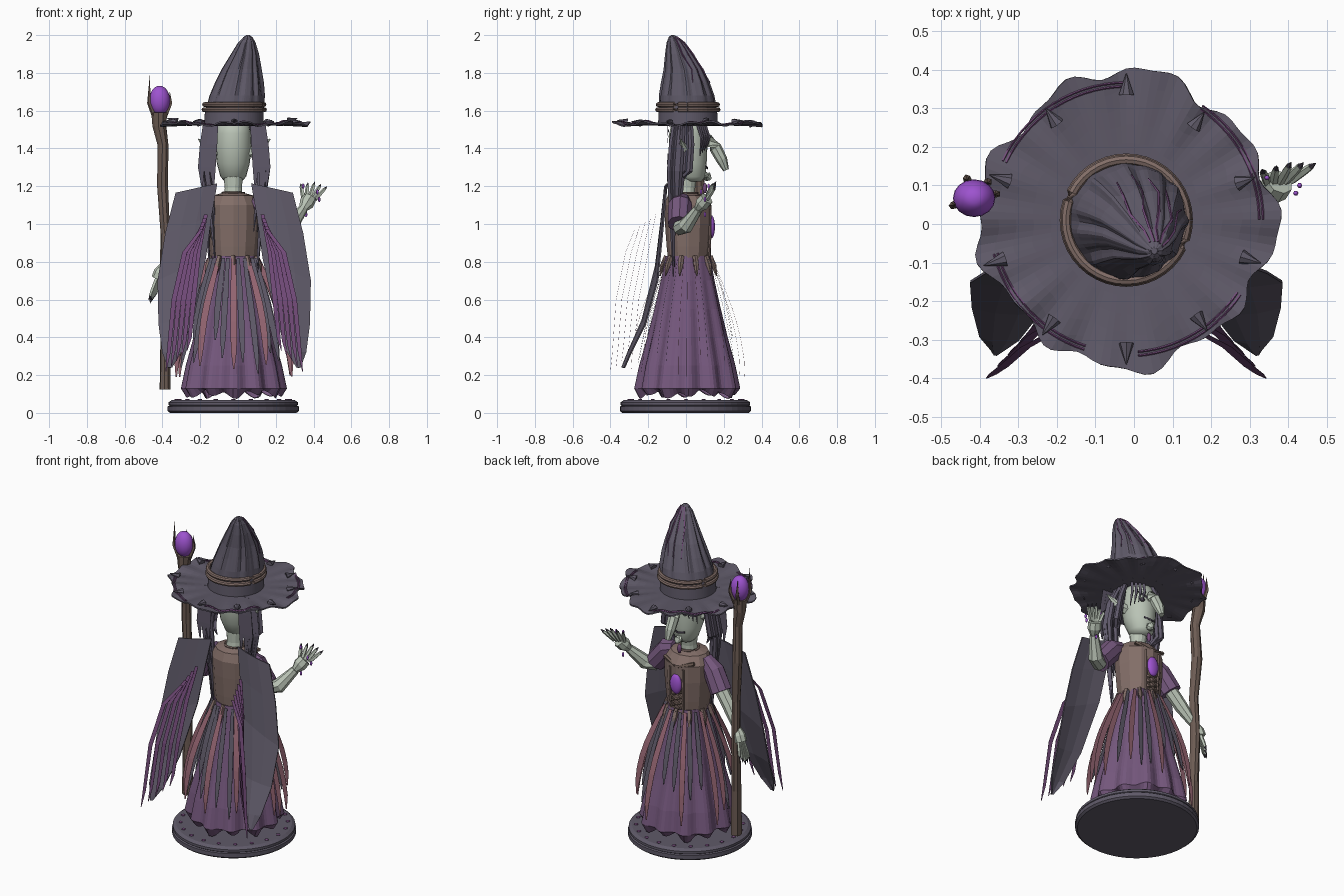
import bpy, bmesh, math, random
from mathutils import Vector

if "Cube" in bpy.data.objects:
    bpy.data.objects.remove(bpy.data.objects["Cube"])
random.seed(4)
TAU = math.tau
CX = -0.025                     # body axis

def mat(name, r, g, b):
    m = bpy.data.materials.new(name)
    m.diffuse_color = tuple((c / 255) ** 2.2 for c in (r, g, b)) + (1,)
    m.use_nodes = True
    m.node_tree.nodes["Principled BSDF"].inputs["Base Color"].default_value = m.diffuse_color
    return m

SLATE = mat("slate_cloth", 95, 90, 104)
HAIR = mat("ash_hair", 94, 88, 104)
PLUM = mat("plum_cloth", 116, 88, 124)
TRIM = mat("trim_purple", 114, 76, 120)
ROSE = mat("rose_cloth", 146, 100, 112)
BROWN = mat("leather_brown", 130, 110, 104)
WOOD = mat("staff_wood", 108, 92, 84)
SKIN = mat("pale_skin", 184, 194, 180)
GEM = mat("bright_gem", 156, 84, 206)
DARK = mat("near_black", 66, 61, 72)

def mesh(name, verts, faces, m, thick=0, smooth=False):
    me = bpy.data.meshes.new(name)
    me.from_pydata([tuple(v) for v in verts], [], faces)
    bm = bmesh.new(); bm.from_mesh(me)
    bmesh.ops.recalc_face_normals(bm, faces=bm.faces)
    bm.to_mesh(me); bm.free()
    me.materials.append(m)
    if smooth:
        me.shade_smooth()
    ob = bpy.data.objects.new(name, me)
    bpy.context.collection.objects.link(ob)
    if thick:
        s = ob.modifiers.new("thickness", 'SOLIDIFY')
        s.thickness = thick; s.offset = 0
    return ob

def rings(name, loops, m, caps=True, **kw):
    """Skin a list of equal closed loops."""
    n = len(loops[0])
    v = [p for l in loops for p in l]
    f = [(k*n+i, k*n+(i+1) % n, (k+1)*n+(i+1) % n, (k+1)*n+i)
         for k in range(len(loops)-1) for i in range(n)]
    if caps:
        f += [tuple(range(n)), tuple(range(len(v)-n, len(v)))]
    return mesh(name, v, f, m, **kw)

def lathe(name, prof, m, n=32, sy=1, **kw):
    """Profile rows: radius, z, centre x, centre y."""
    return rings(name, [[(x+r*math.cos(TAU*i/n), y+sy*r*math.sin(TAU*i/n), z)
                         for i in range(n)] for r, z, x, y in prof], m, **kw)

def tube(name, path, radii, m, n=6, wobble=0):
    pts = [Vector(p) for p in path]
    loops = []
    for k, p in enumerate(pts):
        d = (pts[min(k+1, len(pts)-1)] - pts[max(k-1, 0)]).normalized()
        a = d.cross(Vector((0, 1, 0)) if abs(d.y) < .9 else Vector((1, 0, 0))).normalized()
        b = d.cross(a)
        loops.append([p + radii[k]*(1+random.uniform(-wobble, wobble)) *
                      (a*math.cos(TAU*i/n) + b*math.sin(TAU*i/n)) for i in range(n)])
    return rings(name, loops, m)

def ribbon(name, path, widths, side, m):
    v, f = [], []
    for k, (p, w) in enumerate(zip(path, widths)):
        v += [Vector(p)-Vector(side)*w/2, Vector(p)+Vector(side)*w/2]
        if k:
            f.append((2*k-2, 2*k-1, 2*k+1, 2*k))
    return mesh(name, v, f, m, thick=.001)

def ball(name, loc, size, m, seg=20):
    prof = [(math.sin(math.pi*k/12), -math.cos(math.pi*k/12)) for k in range(1, 12)]
    return lathe(name, [(size[0]*r, loc[2]+size[2]*z, loc[0], loc[1]) for r, z in prof],
                 m, seg, sy=size[1]/size[0], smooth=True)

def lerp(rows, z):
    for (za, a), (zb, b) in zip(rows, rows[1:]):
        if za <= z <= zb:
            return a + (b-a)*(z-za)/(zb-za)
    return rows[-1][1] if z > rows[-1][0] else rows[0][1]

# round stepped base with a rune ring
lathe("base", [(.335, 0, CX, -.003), (.347, .01, CX, -.003), (.347, .034, CX, -.003), (.338, .038, CX, -.003),
               (.343, .042, CX, -.003), (.343, .056, CX, -.003), (.325, .068, CX, -.003)], SLATE, 48)
for i in range(20):
    a = TAU*i/20
    ball("base_rune", (CX+.3*math.cos(a), .3*math.sin(a), .07), (.012, .012, .005), TRIM, 6)

# pleated skirt with ragged hem
SK = [(.085, .235), (.13, .262), (.25, .24), (.4, .202), (.55, .168), (.7, .136), (.83, .115)]
N = 96
loops = []
for k, (z, r) in enumerate(SK):
    row = []
    for i in range(N):
        a = TAU*i/N
        q = r*(1 + .07*(1-k/7)*math.cos(12*a) + .025*math.cos(5*a+1))
        zz = z + (.016*(1+math.cos(12*a+2.5)) + .01*math.sin(5*a) if k == 0 else 0)
        row.append((CX+q*math.cos(a), .012+q*math.sin(a), zz))
    loops.append(row)
rings("skirt", loops, PLUM, caps=False, thick=.006)

# hanging skirt tatters, all facing front and back
for i in range(28):
    a = TAU*i/28 + random.uniform(-.05, .05)
    rose = i % 3 == 0 or i in (1, 13)
    low = random.uniform(.18, .3) if rose else random.uniform(.2, .42)
    out = .025 + (.04 if rose else 0)
    path = []
    for k in range(8):
        z = .82 + (low-.82)*k/7
        q = lerp(SK, z)*1.05 + .008 + out*math.sin(math.pi*.8*k/7)
        path.append((CX+q*math.cos(a), .012+q*math.sin(a), z))
    ribbon("skirt_tatter", path, [w*(1.15 if rose else 1) for w in (.018, .024, .03, .032, .032, .03, .024, .006)],
           (1, 0, 0), ROSE if rose else SLATE)
for i in range(10):               # leather tabs at the waist
    a = TAU*(i+.5)/10
    c, n = math.cos(a), math.sin(a)
    tube("waist_tab", [(CX+.125*c, .012+.115*n, .83), (CX+.142*c, .012+.135*n, .78), (CX+.155*c, .012+.15*n, .725)],
         [.014, .015, .003], BROWN, 5)

# bodice, neck, head
lathe("bodice", [(.12, .8, CX, .012), (.13, .88, CX, .012), (.14, 1.0, CX, .012), (.142, 1.1, CX, .01),
                 (.11, 1.15, CX, 0), (.055, 1.165, CX, 0)], BROWN, 12, sy=.88)
lathe("neck", [(.05, 1.12, CX, 0), (.045, 1.19, CX, .005), (.052, 1.26, CX, .01)], SKIN, 14)
lathe("head", [(.045, 1.225, CX, .035), (.068, 1.25, CX, .03), (.087, 1.32, CX, .018), (.096, 1.4, CX, .012),
               (.094, 1.48, CX, .01), (.08, 1.54, CX, .01)], SKIN, 20, sy=1.05, smooth=True)
tube("nose", [(CX, .085, 1.42), (CX, .125, 1.44), (CX, .155, 1.405), (CX, .19, 1.34), (CX, .212, 1.285)],
     [.03, .034, .033, .03, .016], SKIN, 8)
tube("chin", [(CX, .07, 1.27), (CX, .115, 1.25), (CX, .13, 1.235)], [.035, .025, .008], SKIN, 8)
ribbon("mouth", [(CX-.04, .105, 1.3), (CX, .117, 1.295), (CX+.04, .105, 1.305)], [.012]*3, (0, 0, 1), DARK)
tube("choker", [(CX+.056*math.cos(TAU*i/16), .005+.056*math.sin(TAU*i/16), 1.165) for i in range(17)], [.007]*17, BROWN, 5)
ball("pendant", (CX, .1, 1.19), (.014, .012, .028), TRIM, 8)

# chest brooch, straps and lacing
ball("brooch_rim", (CX, .124, .985), (.042, .014, .066), WOOD, 14)
ball("brooch_gem", (CX, .134, .985), (.038, .02, .061), GEM, 14)
for s in (-1, 1):
    tube("bodice_edge", [(CX+s*.045, .128, 1.08), (CX+s*.045, .129, .95), (CX+s*.04, .12, .8)], [.007]*3, BROWN, 5)
    tube("collar_strap", [(CX+s*.01, .125, 1.09), (CX+s*.1, .1, 1.12)], [.01, .012], WOOD, 5)
    for k in range(4):
        z = .81 + .032*k
        tube("lacing", [(CX-s*.035, .127, z), (CX+s*.035, .127, z+.03)], [.005]*2, WOOD, 4)

# mirrored side parts
for s in (-1, 1):
    X = lambda d: CX + .005 + s*d
    ball("eye", (X(.042), .1, 1.415), (.016, .012, .012), DARK, 8)
    tube("brow", [(X(.015), .115, 1.43), (X(.07), .095, 1.46)], [.008, .005], DARK, 4)
    tube("ear", [(X(.08), .0, 1.38), (X(.14), -.01, 1.4), (X(.19), -.03, 1.45)], [.03, .022, .003], SKIN, 6)
    for k in range(9):            # hair locks
        y = -.075 + .013*k
        end = random.uniform(.72, 1.0) if k < 6 else random.uniform(1.18, 1.25)
        d = random.uniform(.13, .175)
        tube("hair_lock", [(X(.1), y*.8, 1.53), (X(d-.02), y, 1.42), (X(d), y-.01, 1.28),
                           (X(d-.02), y*.6-.03, (1.28+end)/2), (X(d-.04), y*.5-.03, end)],
             [.014, .016, .017, .012, .002], HAIR, 5)
    for k in range(3):            # broad flat locks at the back
        ribbon("flat_lock", [(X(.1+.025*k), -.088-.004*k, 1.53), (X(.108+.028*k), -.098, 1.42),
                             (X(.115+.03*k), -.1, 1.3), (X(.11+.03*k), -.098, 1.2-.02*(k % 2))],
               (.03, .036, .034, .008), (1, 0, 0), HAIR)
    for k in range(4):            # fringe
        d = .03 + .02*k
        tube("fringe", [(X(d), .095-.01*k, 1.53), (X(d+.012), .12-.012*k, 1.46), (X(d+.02), .11-.012*k, 1.36+.015*(3-k))],
             [.012, .01, .002], HAIR, 4)
    # cape half: inner and outer edges
    cape = [((.09, -.1, 1.215), (.31, -.105, 1.165)), ((.12, -.12, 1.04), (.365, -.125, .95)),
            ((.15, -.15, .82), (.405, -.15, .7)), ((.22, -.225, .5), (.4, -.215, .47)),
            ((.28, -.3, .32), (.38, -.29, .32)), ((.33, -.33, .24), (.35, -.325, .24))]
    v, f = [], []
    for k, (a, b) in enumerate(cape):
        for j in range(4):
            p = Vector(a).lerp(Vector(b), j/3)
            v.append((X(p.x), p.y - .012*math.sin(math.pi*j/3), p.z))
            if k and j:
                q = 4*k+j
                f.append((q-5, q-4, q, q-1))
    mesh("cape_half", v, f, SLATE, thick=.008)
    for k in range(5):            # cape tatters
        ribbon("cape_tatter", [(X(.15+.006*k), -.16-.028*k, 1.05-.02*k), (X(.19+.018*k), -.2-.03*k, .85),
                               (X(.215+.026*k), -.25-.03*k, .6), (X(.235+.028*k), -.27-.03*k, .4-.02*k),
                               (X(.25+.028*k), -.28-.03*k, .33-.028*k)], (.02, .026, .026, .02, .004), (1, 0, 0), TRIM)

# sleeves, arms and hands
tube("raised_sleeve", [(.08, -.02, 1.12), (.14, -.03, 1.1), (.225, -.035, 1.0)], [.045, .064, .062], PLUM, 9, .06)
tube("lowered_sleeve", [(-.13, -.005, 1.12), (-.19, .0, 1.06), (-.255, .02, .955)], [.04, .062, .064], PLUM, 9, .06)

def hand(wrist, palm, tip, spread, size=1):
    w, p, t = Vector(wrist), Vector(palm), Vector(tip)
    tube("palm", [w, (w+p)/2, p], [.022, .036*size, .034*size], SKIN, 8)
    for k in range(5):
        o = Vector(spread)*(k-2)
        q = p + o*.45
        e = t + o - (t-p)*(.1*abs(k-2))
        mid = q.lerp(e, .5)
        tube("finger", [q, mid, q.lerp(e, .8)], [.012, .011, .009], SKIN, 5)
        tube("nail", [q.lerp(e, .77), e], [.009, .001], DARK, 5)

tube("raised_forearm", [(.22, -.035, .98), (.28, .0, .99), (.345, .065, 1.08)], [.04, .042, .026], SKIN, 8)
hand((.345, .065, 1.08), (.378, .11, 1.135), (.408, .16, 1.225), (.035, .004, -.004), 1.1)
tube("lowered_forearm", [(-.25, .015, .97), (-.32, .03, .88), (-.395, .06, .77)], [.04, .038, .022], SKIN, 8)
hand((-.395, .06, .78), (-.425, .07, .71), (-.465, .08, .58), (.008, .013, .004))
for x, y, z in ((.36, .1, 1.05), (.43, .1, 1.13), (.345, .12, 1.2), (.42, .08, 1.17)):
    ball("magic_spark", (x, y, z), (.007, .007, .014), GEM, 6)

# gnarled staff with gem
tube("staff", [(-.385, .06, .125), (-.385, .06, .4), (-.39, .07, .7), (-.385, .06, .95), (-.4, .07, 1.2),
               (-.395, .06, 1.42), (-.415, .065, 1.52), (-.415, .065, 1.59)],
     [.029, .027, .028, .026, .03, .028, .035, .042], WOOD, 9, .12)
ball("staff_gem", (-.415, .067, 1.655), (.055, .049, .077), GEM, 16)
for a, h in ((3.5, 1.785), (1.9, 1.72), (.9, 1.7), (.2, 1.7)):
    c, n = math.cos(a), math.sin(a)
    tube("staff_prong", [(-.415+.03*c, .067+.03*n, 1.57), (-.415+.06*c, .067+.055*n, 1.64),
                         (-.415+.055*c, .067+.05*n, h)], [.013, .01, .001], WOOD, 5)

# wavy hat brim
def brim_pt(a, t):
    r = .15 + t*(.228 + .014*math.cos(9*a+.5) + .008*math.sin(17*a) + .012*math.cos(4*a))
    z = 1.524 + t*t*(.009*math.sin(7*a) + .007*math.cos(18*a)) + .008*t
    return (CX+.005+r*math.cos(a), .012+r*math.sin(a), z)
rings("hat_brim", [[brim_pt(TAU*i/108, t/5) for i in range(108)] for t in range(6)], SLATE, caps=False, thick=.008)
for c, e in ((.0, .98), (1.57, 2.7), (3.4, 4.4), (4.8, 5.7)):   # stitched trim arcs
    for r in (.345, .355):
        pts = []
        for k in range(15):
            a = c + (e-c)*k/14
            pts.append((CX+.005+r*math.cos(a), .012+r*math.sin(a), brim_pt(a, .9)[2]+.005))
        tube("brim_trim", pts, [.003]*15, TRIM, 4)
for i in range(10):
    a = TAU/4 + TAU*i/10
    p, q = Vector(brim_pt(a, .72)), Vector(brim_pt(a, .95))
    tube("brim_spike", [p+Vector((0, 0, .008)), q+Vector((0, 0, .016))], [.02, .001], SLATE, 7)

# fluted, leaning hat crown and bands
crown = [(1.52, -.022, .01, .158), (1.6, -.02, .01, .155), (1.68, -.006, .006, .142), (1.75, .006, 0, .122),
         (1.82, .018, -.01, .1), (1.9, .036, -.035, .07), (1.96, .046, -.055, .044), (1.99, .052, -.067, .022), (2.0, .053, -.07, .008)]
def flute(z, a):
    k = min(1, max(0, (z-1.6)*8))
    return 1 + k*(.05*math.cos(11*a) + .03*math.sin(3*a) + .025*math.cos(19*a))
rings("hat_crown", [[(x+r*flute(z, a)*math.cos(a), y+r*flute(z, a)*math.sin(a), z)
                     for a in (TAU*i/88 for i in range(88))] for z, x, y, r in crown], SLATE)
for z, r in ((1.605, .16), (1.632, .157)):
    tube("hat_band", [(-.02+r*math.cos(TAU*i/40), .01+r*math.sin(TAU*i/40), z) for i in range(41)], [.013]*41, BROWN, 8)
for k in range(5):              # creeping veins over the crown
    pts = []
    for j, (z, x, y, r) in enumerate(crown[3:8]):
        a = .3 + .45*k + .12*math.sin(2*j+k)
        q = r*flute(z, a) + .001
        pts.append((x+q*math.cos(a), y+q*math.sin(a), z))
    tube("crown_vein", pts, [.002, .003, .004, .004, .003], TRIM, 4)
